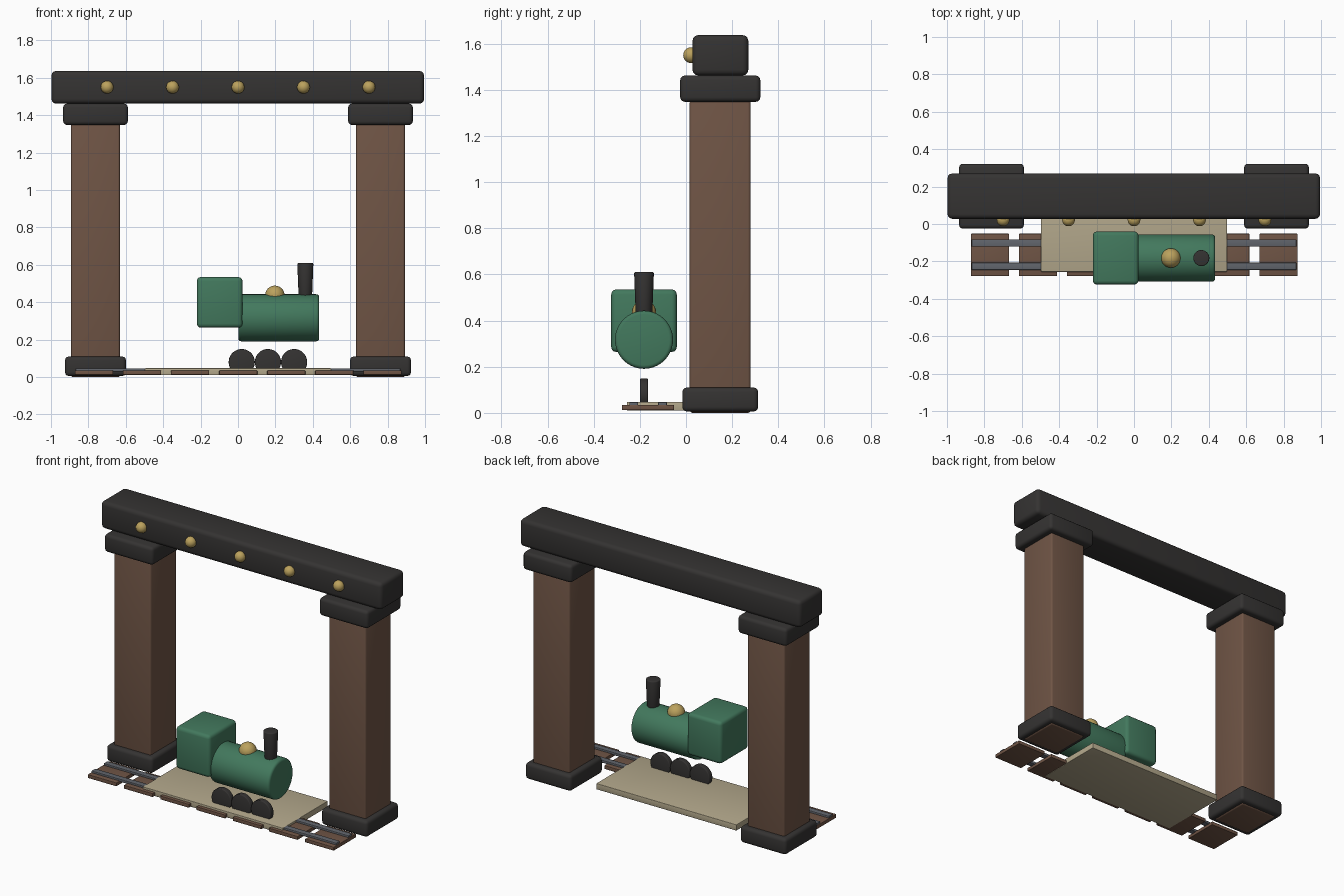
import bpy, math

if "Cube" in bpy.data.objects:
    bpy.data.objects.remove(bpy.data.objects["Cube"])

def mat(name, c):
    m = bpy.data.materials.new(name)
    m.diffuse_color = (*c, 1)
    m.use_nodes = True
    m.node_tree.nodes["Principled BSDF"].inputs["Base Color"].default_value = m.diffuse_color
    return m

BROWN = mat("brown", (0.16, 0.09, 0.06))
BLACK = mat("charcoal", (0.035, 0.033, 0.032))
GREEN = mat("green", (0.055, 0.19, 0.11))
BRASS = mat("brass", (0.50, 0.36, 0.11))
STEEL = mat("steel", (0.12, 0.13, 0.15))
SAND = mat("sand", (0.45, 0.39, 0.26))

def finish(name, m, bevel=0, segs=3):
    o = bpy.context.object
    o.name = name
    o.data.materials.append(m)
    if bevel:
        b = o.modifiers.new("bevel", 'BEVEL')
        b.width, b.segments, b.limit_method = bevel, segs, 'ANGLE'
        b.angle_limit = math.radians(50)
        bpy.ops.object.modifier_apply(modifier="bevel")
    bpy.ops.object.shade_smooth_by_angle(angle=math.radians(35))
    return o

def box(name, x, y, z, m, bevel=0):
    """Box from (min, max) pairs."""
    bpy.ops.mesh.primitive_cube_add(size=1, location=[sum(p) / 2 for p in (x, y, z)])
    bpy.context.object.scale = [p[1] - p[0] for p in (x, y, z)]
    bpy.ops.object.transform_apply(location=False, rotation=False, scale=True)
    return finish(name, m, bevel)

def cyl(name, loc, r, depth, m, rot=(0, 0, 0), bevel=0, r2=None):
    bpy.ops.mesh.primitive_cone_add(vertices=40, radius1=r, radius2=r if r2 is None else r2,
                                    depth=depth, location=loc, rotation=rot)
    return finish(name, m, bevel)

def ball(name, loc, r, m):
    bpy.ops.mesh.primitive_uv_sphere_add(segments=24, ring_count=16, radius=r, location=loc)
    return finish(name, m)

# gateway: two pillars with bases and capitals, joined by a beam
for side, cx in (("left", -0.762), ("right", 0.762)):
    box(side + "_pillar", (cx - 0.131, cx + 0.131), (0.016, 0.28), (0, 1.355), BROWN, 0.012)
    box(side + "_base", (cx - 0.163, cx + 0.163), (-0.016, 0.313), (0.006, 0.11), BLACK, 0.02)
    box(side + "_capital", (cx - 0.173, cx + 0.173), (-0.025, 0.322), (1.348, 1.462), BLACK, 0.02)
box("beam", (-0.997, 0.995), (0.028, 0.27), (1.462, 1.637), BLACK, 0.025)

# brass studs along the front of the beam
for i in range(5):
    ball(f"stud_{i + 1}", (-0.7 + 0.35 * i, 0.022, 1.55), 0.034, BRASS)

# platform, sleepers and rails
box("platform", (-0.497, 0.497), (-0.256, 0.2), (0.010, 0.048), SAND, 0.003)
for i in range(7):
    cx = -0.77 + 0.257 * i
    box(f"sleeper_{i + 1}", (cx - 0.102, cx + 0.102), (-0.278, -0.052), (0.012, 0.035), BROWN, 0.003)
for name, y in (("front_rail", -0.226), ("back_rail", -0.102)):
    box(name, (-0.868, 0.868), (y - 0.019, y + 0.019), (0.03, 0.047), STEEL, 0.003)

# locomotive body
YC = -0.182
box("cab", (-0.22, 0.024), (YC - 0.142, YC + 0.142), (0.264, 0.535), GREEN, 0.022)
cyl("boiler", (0.218, YC, 0.317), 0.126, 0.432, GREEN, (0, math.pi / 2, 0), 0.016)
cyl("chimney", (0.36, YC, 0.52), 0.036, 0.18, BLACK, bevel=0.006, r2=0.043)
ball("steam_dome", (0.197, YC, 0.437), 0.052, BRASS)

# wheels
for i in range(3):
    cyl(f"wheel_{i + 1}", (0.02 + 0.14 * i, YC, 0.08), 0.07, 0.034, BLACK, (math.pi / 2, 0, 0), 0.005)
